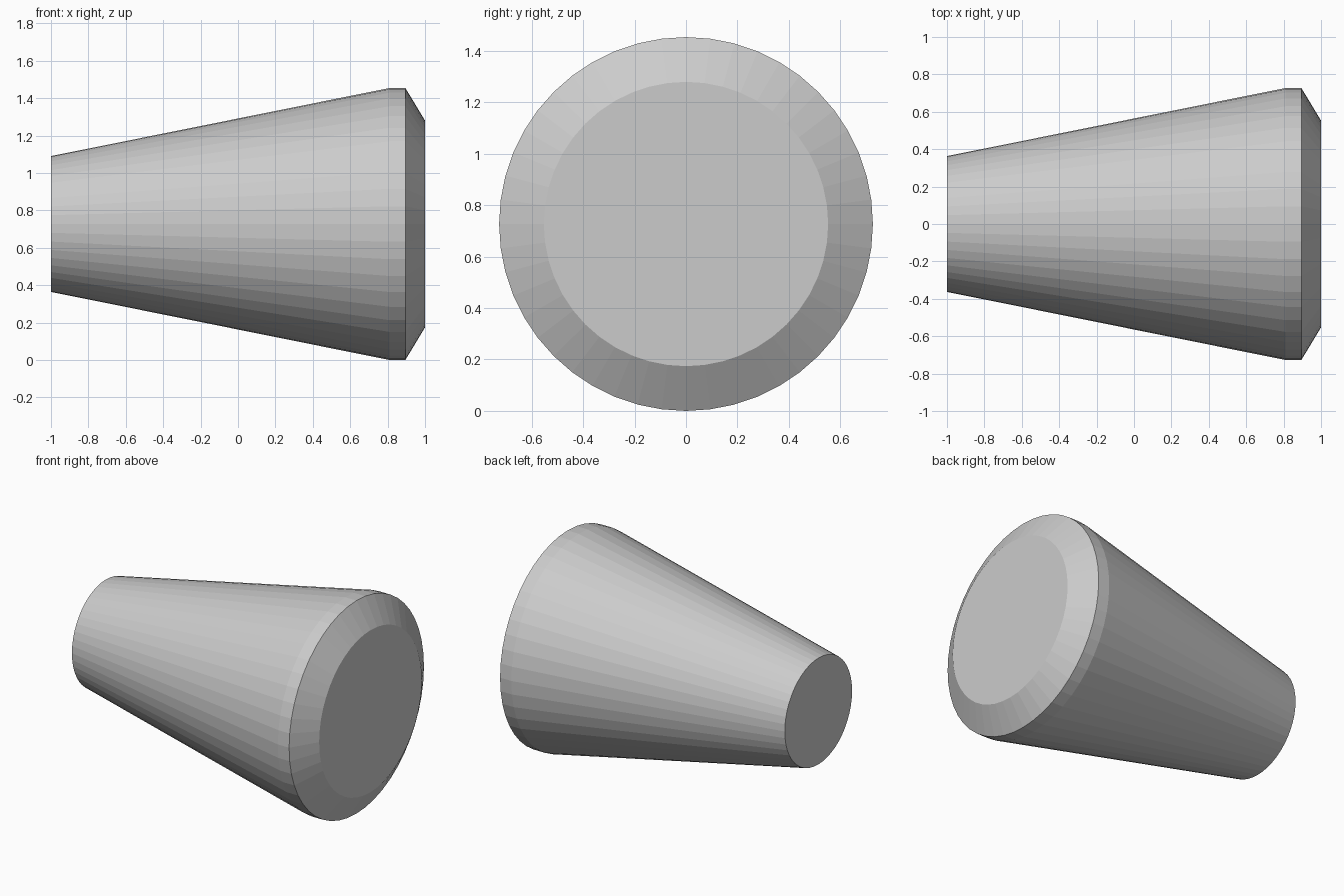
import bpy, bmesh, math

if "Cube" in bpy.data.objects:
    bpy.data.objects.remove(bpy.data.objects["Cube"])

SIDES = 48
CENTRE_Z = 0.727
# (x, radius) along the axis: narrow end, taper, rim band, chamfer
PROFILE = [(-1.0, 0.363), (0.81, 0.727), (0.895, 0.727), (1.0, 0.553)]

grey = bpy.data.materials.new("plain_grey")
grey.diffuse_color = (0.6, 0.6, 0.6, 1.0)
grey.use_nodes = True
grey.node_tree.nodes["Principled BSDF"].inputs["Base Color"].default_value = grey.diffuse_color

bm = bmesh.new()

# Rings of the lathed body
rings = []
for x, r in PROFILE:
    rings.append([bm.verts.new((x, r * math.cos(2 * math.pi * i / SIDES),
                                CENTRE_Z + r * math.sin(2 * math.pi * i / SIDES)))
                  for i in range(SIDES)])

# Walls between rings
for a, b in zip(rings, rings[1:]):
    for i in range(SIDES):
        j = (i + 1) % SIDES
        bm.faces.new((a[i], a[j], b[j], b[i]))

# Flat end caps
bm.faces.new(rings[0])
bm.faces.new(rings[-1])
bmesh.ops.recalc_face_normals(bm, faces=bm.faces[:])

mesh = bpy.data.meshes.new("tapered_body")
bm.to_mesh(mesh)
bm.free()
mesh.materials.append(grey)
body = bpy.data.objects.new("tapered_body", mesh)
bpy.context.collection.objects.link(body)
